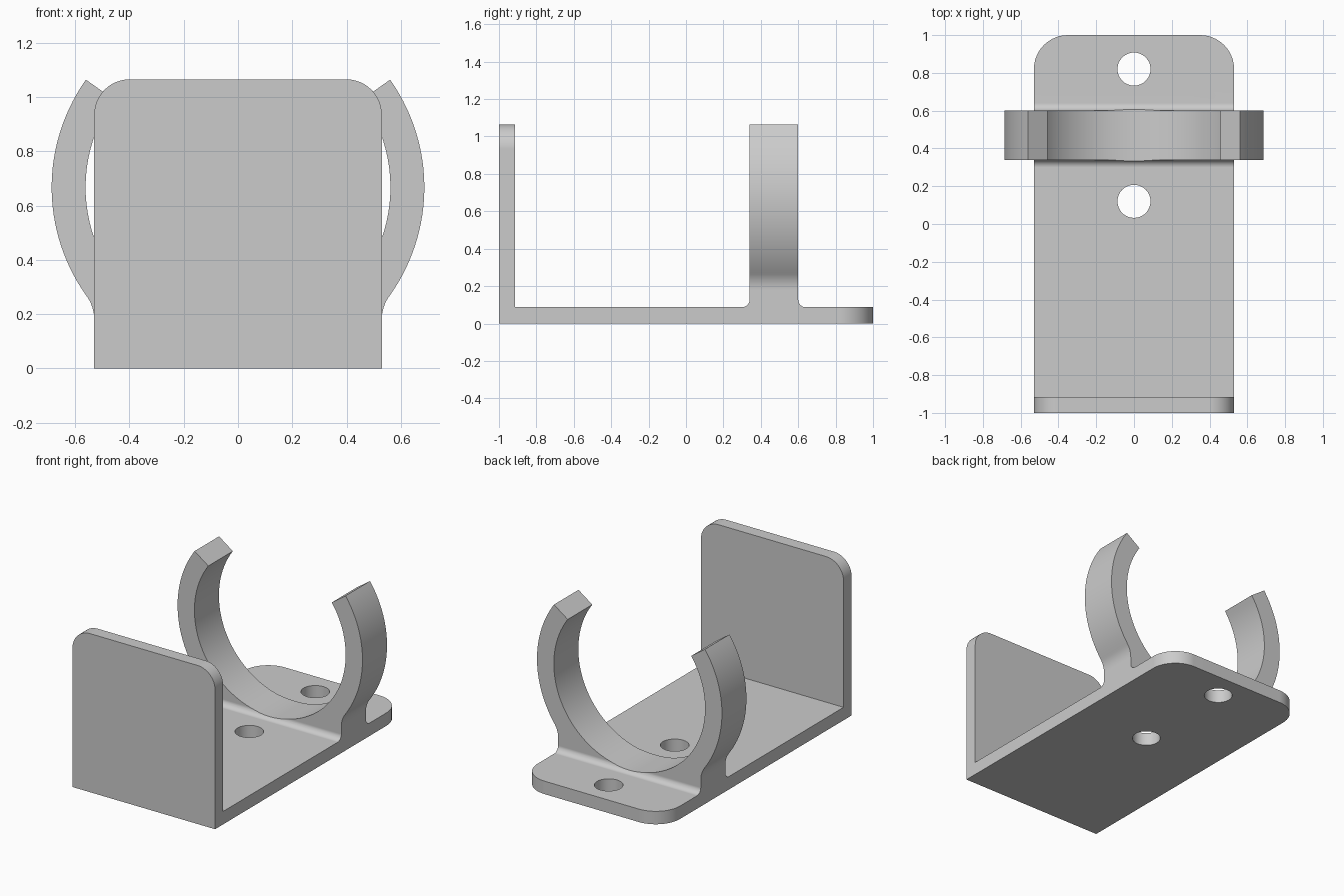
import bpy, bmesh, math

if "Cube" in bpy.data.objects:
    bpy.data.objects.remove(bpy.data.objects["Cube"])

W = 0.53             # half width of the bracket
T = 0.087            # base thickness
Y0, Y1 = 0.34, 0.60  # clip depth range
CZ, RO, RI = 0.667, 0.687, 0.562   # clip ring centre height and radii
TIP = math.radians(35.3)           # angle of the clip tips

grey = bpy.data.materials.new("light_grey")
grey.diffuse_color = (0.6, 0.6, 0.6, 1)
grey.use_nodes = True
grey.node_tree.nodes["Principled BSDF"].inputs["Base Color"].default_value = grey.diffuse_color


def prism(name, pts, axis, a, b):
    """Extrude a closed 2D profile along x, y or z from a to b."""
    def place(p, t):
        return {'x': (t, p[0], p[1]), 'y': (p[0], t, p[1]), 'z': (p[0], p[1], t)}[axis]
    bm = bmesh.new()
    lo = [bm.verts.new(place(p, a)) for p in pts]
    hi = [bm.verts.new(place(p, b)) for p in pts]
    bm.faces.new(lo)
    bm.faces.new(hi)
    for i in range(len(pts)):
        j = (i + 1) % len(pts)
        bm.faces.new((lo[i], lo[j], hi[j], hi[i]))
    bmesh.ops.recalc_face_normals(bm, faces=bm.faces)
    me = bpy.data.meshes.new(name)
    bm.to_mesh(me)
    bm.free()
    me.materials.append(grey)
    ob = bpy.data.objects.new(name, me)
    bpy.context.collection.objects.link(ob)
    return ob


def arc(cx, cy, r, a0, a1, n):
    return [(cx + r * math.cos(a0 + (a1 - a0) * i / n),
             cy + r * math.sin(a0 + (a1 - a0) * i / n)) for i in range(n + 1)]


def combine(target, tool, op):
    """Boolean the tool into the target, then remove the tool."""
    bpy.context.view_layer.objects.active = target
    m = target.modifiers.new("bool", 'BOOLEAN')
    m.operation, m.solver, m.object = op, 'EXACT', tool
    bpy.ops.object.modifier_apply(modifier=m.name)
    bpy.data.objects.remove(tool)


# L-shaped body: base and front plate, with rounded corners
body = prism("clip_bracket",
             [(-1, 0), (1, 0), (1, T), (-0.915, T), (-0.915, 1.065), (-1, 1.065)],
             'x', -W, W)
bm = bmesh.new()
bm.from_mesh(body.data)


def round_edges(test, radius):
    edges = [e for e in bm.edges if all(test(v.co) for v in e.verts)
             and abs(e.verts[0].co.x - e.verts[1].co.x) < 1e-4]
    bmesh.ops.bevel(bm, geom=edges, offset=radius, offset_type='OFFSET',
                    segments=12, profile=0.5, affect='EDGES')


round_edges(lambda c: c.y > 0.99, 0.18)
round_edges(lambda c: c.z > 1.06, 0.13)
bm.to_mesh(body.data)
bm.free()

# Solid clip outline: foot, flared blend, outer arc; mirrored to the left
corner = math.acos(W / RO)
start = -corner + 0.075
A, B = (W, 0.178), (W, CZ - RO * math.sin(corner))
C = (RO * math.cos(start), CZ + RO * math.sin(start))
blend = [tuple((1 - t) ** 2 * A[k] + 2 * t * (1 - t) * B[k] + t * t * C[k] for k in (0, 1))
         for t in [i / 8 for i in range(8)]]
right = [(W, 0.04)] + blend + arc(0, CZ, RO, start, TIP + 0.12, 32)
clip = prism("clip", right + [(-x, z) for x, z in reversed(right)], 'y', Y0, Y1)

# Saddle with filleted feet along both sides of the clip
F = 0.04
feet = ([(Y0 - F, 0.04)] + arc(Y0 - F, T + F, F, -math.pi / 2, 0, 8)
        + arc(Y1 + F, T + F, F, math.pi, 1.5 * math.pi, 8) + [(Y1 + F, 0.04)])
saddle = prism("saddle", feet, 'x', -W, W)

# Bore with a wedge-shaped opening between the tips
far = (1.4 * math.cos(TIP), CZ + 1.4 * math.sin(TIP))
bore = prism("bore", arc(0, CZ, RI, TIP, -math.pi - TIP, 72)
             + [(-far[0], far[1]), far], 'y', 0.25, 0.69)

combine(body, clip, 'UNION')
combine(body, saddle, 'UNION')
combine(body, bore, 'DIFFERENCE')

# Screw holes
for y in (0.12, 0.82):
    hole = prism("hole", arc(0, y, 0.0875, 0, 2 * math.pi * 47 / 48, 47), 'z', -0.1, 0.2)
    combine(body, hole, 'DIFFERENCE')

# Clean flat areas and shade
bm = bmesh.new()
bm.from_mesh(body.data)
bmesh.ops.remove_doubles(bm, verts=bm.verts, dist=1e-5)
bmesh.ops.dissolve_limit(bm, angle_limit=math.radians(0.2), verts=bm.verts, edges=bm.edges)
bm.to_mesh(body.data)
bm.free()
bpy.ops.object.select_all(action='DESELECT')
body.select_set(True)
bpy.context.view_layer.objects.active = body
bpy.ops.object.shade_smooth_by_angle(angle=math.radians(25))
wn = body.modifiers.new("even_normals", 'WEIGHTED_NORMAL')
wn.keep_sharp = True
